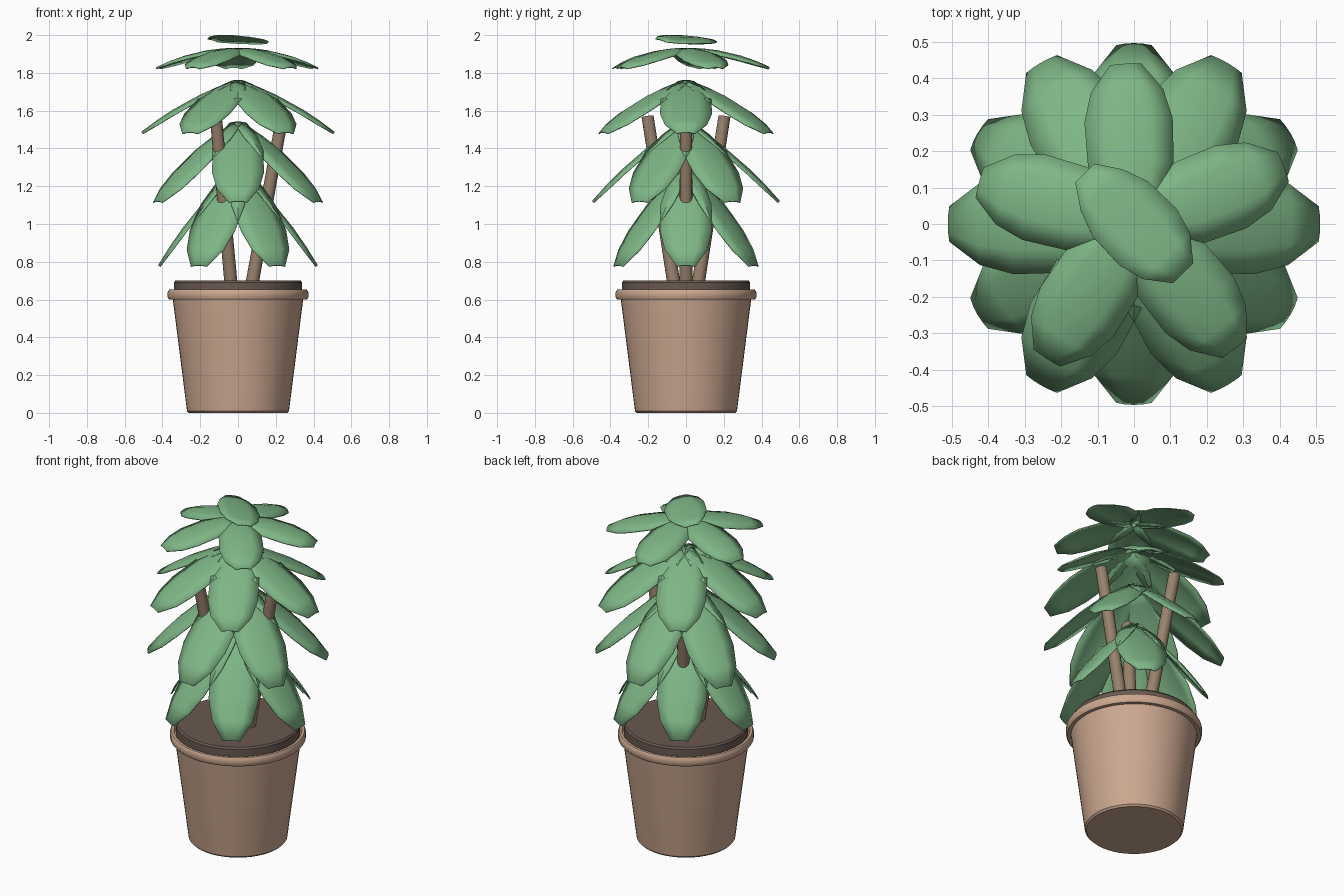
import bpy
import bmesh
import math
from mathutils import Vector, Matrix

cube = bpy.data.objects.get("Cube")
if cube:
    bpy.data.objects.remove(cube, do_unlink=True)


def material(name, rgb):
    m = bpy.data.materials.new(name)
    m.use_nodes = True
    m.diffuse_color = (*rgb, 1)
    m.node_tree.nodes["Principled BSDF"].inputs["Base Color"].default_value = (*rgb, 1)
    return m


GREEN = material("leaf green", (0.21, 0.47, 0.24))
CLAY = material("clay", (0.60, 0.39, 0.28))
SOIL = material("soil brown", (0.14, 0.10, 0.08))
BARK = material("bark", (0.31, 0.22, 0.15))


def add_object(name, bm, mat, angle=35):
    bmesh.ops.recalc_face_normals(bm, faces=bm.faces)
    mesh = bpy.data.meshes.new(name)
    bm.to_mesh(mesh)
    bm.free()
    mesh.materials.append(mat)
    ob = bpy.data.objects.new(name, mesh)
    bpy.context.collection.objects.link(ob)
    bpy.ops.object.select_all(action='DESELECT')
    ob.select_set(True)
    bpy.context.view_layer.objects.active = ob
    bpy.ops.object.shade_smooth_by_angle(angle=math.radians(angle))
    return ob


def lathe(name, profile, mat, sides=48):
    """Spin an (r, z) profile that starts and ends on the axis."""
    bm = bmesh.new()
    verts = [bm.verts.new((r, 0, z)) for r, z in profile]
    edges = [bm.edges.new(pair) for pair in zip(verts, verts[1:])]
    bmesh.ops.spin(bm, geom=verts + edges, axis=(0, 0, 1), cent=(0, 0, 0),
                   angle=math.tau, steps=sides)
    bmesh.ops.remove_doubles(bm, verts=bm.verts, dist=0.0005)
    return add_object(name, bm, mat)


# Pot with rounded rim, and soil standing just above it
lathe("pot", [(0, 0), (0.26, 0), (0.27, 0.01), (0.345, 0.6), (0.365, 0.6),
              (0.372, 0.61), (0.372, 0.64), (0.365, 0.652), (0.35, 0.652),
              (0.345, 0.63), (0, 0.63)], CLAY)
lathe("soil", [(0, 0.632), (0.34, 0.632), (0.34, 0.69), (0.332, 0.7), (0, 0.7)], SOIL)

# Three stems leaning outward
for i in range(3):
    a = math.tau * i / 3
    out = Vector((math.cos(a), math.sin(a), 0))
    low, high = out * 0.07 + Vector((0, 0, 0.66)), out * 0.235 + Vector((0, 0, 1.57))
    axis = high - low
    bm = bmesh.new()
    place = Matrix.Translation((low + high) / 2) @ axis.to_track_quat('Z', 'Y').to_matrix().to_4x4()
    bmesh.ops.create_cone(bm, cap_ends=True, segments=16, radius1=0.035,
                          radius2=0.032, depth=axis.length, matrix=place)
    add_object(f"stem_{i + 1}", bm, BARK)

# Leaf outline: position along the leaf and half width
OUTLINE = [(0, 0.045), (0.17, 0.1), (0.36, 0.133), (0.64, 0.137), (0.83, 0.112), (1, 0.048)]
ACROSS = (-1, -0.5, 0, 0.5, 1)


def leaf(name, start, tip, width=1.0, arch=0.025, droop=0.025, roll=0.0):
    """Thin domed leaf running from start to tip."""
    start, tip = Vector(start), Vector(tip)
    along = (tip - start).normalized()
    side = Vector((0, 0, 1)).cross(along).normalized()
    side.rotate(Matrix.Rotation(roll, 3, along))
    up = along.cross(side)
    bm = bmesh.new()
    rows = []
    for s, w in OUTLINE:
        rows.append([bm.verts.new(start.lerp(tip, s) + side * (w * width * t)
                                  + up * (arch * 4 * s * (1 - s) - droop * t * t * w / 0.137))
                     for t in ACROSS])
    for r0, r1 in zip(rows, rows[1:]):
        for k in range(len(ACROSS) - 1):
            bm.faces.new((r0[k], r1[k], r1[k + 1], r0[k + 1]))
    ob = add_object(name, bm, GREEN, 40)
    mod = ob.modifiers.new("thickness", 'SOLIDIFY')
    mod.thickness = 0.006
    mod.offset = 0


# Whorls: name, leaf count, first angle, root height, tip radius, tip height, width
WHORLS = [("bottom", 6, 0, 1.29, 0.42, 0.78, 1.0),
          ("lower", 6, 30, 1.54, 0.495, 1.12, 1.0),
          ("upper", 6, 0, 1.76, 0.51, 1.485, 1.0),
          ("top", 5, 21, 1.93, 0.44, 1.83, 0.88)]
for label, count, first, root_z, radius, tip_z, width in WHORLS:
    for i in range(count):
        a = math.radians(first + 360 * i / count)
        c, s = math.cos(a), math.sin(a)
        leaf(f"{label}_leaf_{i + 1}", (0.01 * c, 0.01 * s, root_z),
             (radius * c, radius * s, tip_z), width)

# Single crown leaf
leaf("crown_leaf", (-0.135, 0.14, 1.975), (0.135, -0.135, 1.975), 0.82, 0.012, 0.01, -0.2)
